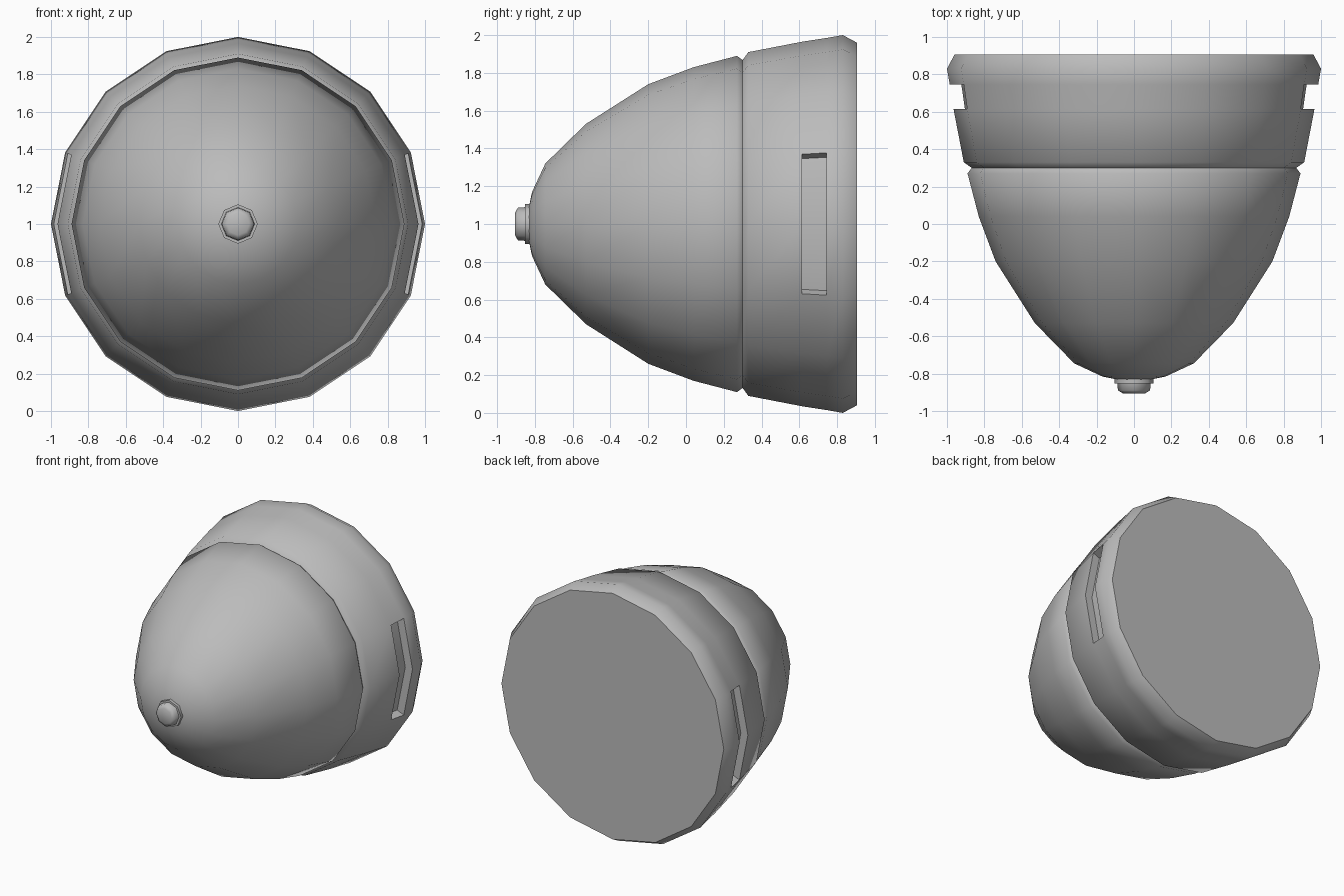
import bpy, bmesh, math

if "Cube" in bpy.data.objects:
    bpy.data.objects.remove(bpy.data.objects["Cube"])

grey = bpy.data.materials.new("grey")
grey.diffuse_color = (0.5, 0.5, 0.5, 1)
grey.use_nodes = True
grey.node_tree.nodes["Principled BSDF"].inputs["Base Color"].default_value = grey.diffuse_color


def lathe(name, profile, sides, angle, pocket=None):
    """Revolve (radius, y) points about the y axis at z = 1, with capped ends."""
    bm = bmesh.new()
    rings = []
    for r, y in profile:
        rings.append([bm.verts.new((r * math.cos(2 * math.pi * i / sides), y,
                                    1 + r * math.sin(2 * math.pi * i / sides)))
                      for i in range(sides)])
    pockets = [[], []]
    for k in range(len(rings) - 1):
        a, b = rings[k], rings[k + 1]
        for i in range(sides):
            j = (i + 1) % sides
            f = bm.faces.new((a[i], a[j], b[j], b[i]))
            if k == pocket:
                if i in (0, sides - 1):
                    pockets[0].append(f)
                elif i in (sides // 2 - 1, sides // 2):
                    pockets[1].append(f)
    bm.faces.new(rings[0])
    bm.faces.new(rings[-1])
    bmesh.ops.recalc_face_normals(bm, faces=bm.faces[:])

    # recessed grip pocket on each side
    for faces in pockets:
        if faces:
            res = bmesh.ops.extrude_face_region(bm, geom=faces)
            bmesh.ops.delete(bm, geom=faces, context='FACES')
            for v in res["geom"]:
                if isinstance(v, bmesh.types.BMVert):
                    v.co.x *= 0.937
                    v.co.z = 1 + (v.co.z - 1) * 0.937
    bmesh.ops.recalc_face_normals(bm, faces=bm.faces[:])

    mesh = bpy.data.meshes.new(name)
    bm.to_mesh(mesh)
    bm.free()
    mesh.materials.append(grey)
    ob = bpy.data.objects.new(name, mesh)
    bpy.context.collection.objects.link(ob)
    bpy.ops.object.select_all(action='DESELECT')
    ob.select_set(True)
    bpy.context.view_layer.objects.active = ob
    bpy.ops.object.shade_smooth_by_angle(angle=math.radians(angle))
    return ob


# domed shell with seam groove, flared rim and flat back
lathe("shell", [(0.06, -0.838), (0.17, -0.815), (0.32, -0.745), (0.53, -0.53),
                (0.74, -0.2), (0.83, 0.04), (0.89, 0.27), (0.868, 0.3),
                (0.91, 0.33), (0.965, 0.615), (0.985, 0.745), (1.0, 0.83),
                (0.96, 0.905)], 16, 55, pocket=9)

# small button on the nose: flange and rounded cap
lathe("nose_flange", [(0.105, -0.852), (0.105, -0.815)], 8, 50)
lathe("nose_button", [(0.06, -0.905), (0.086, -0.89), (0.09, -0.84)], 8, 70)
